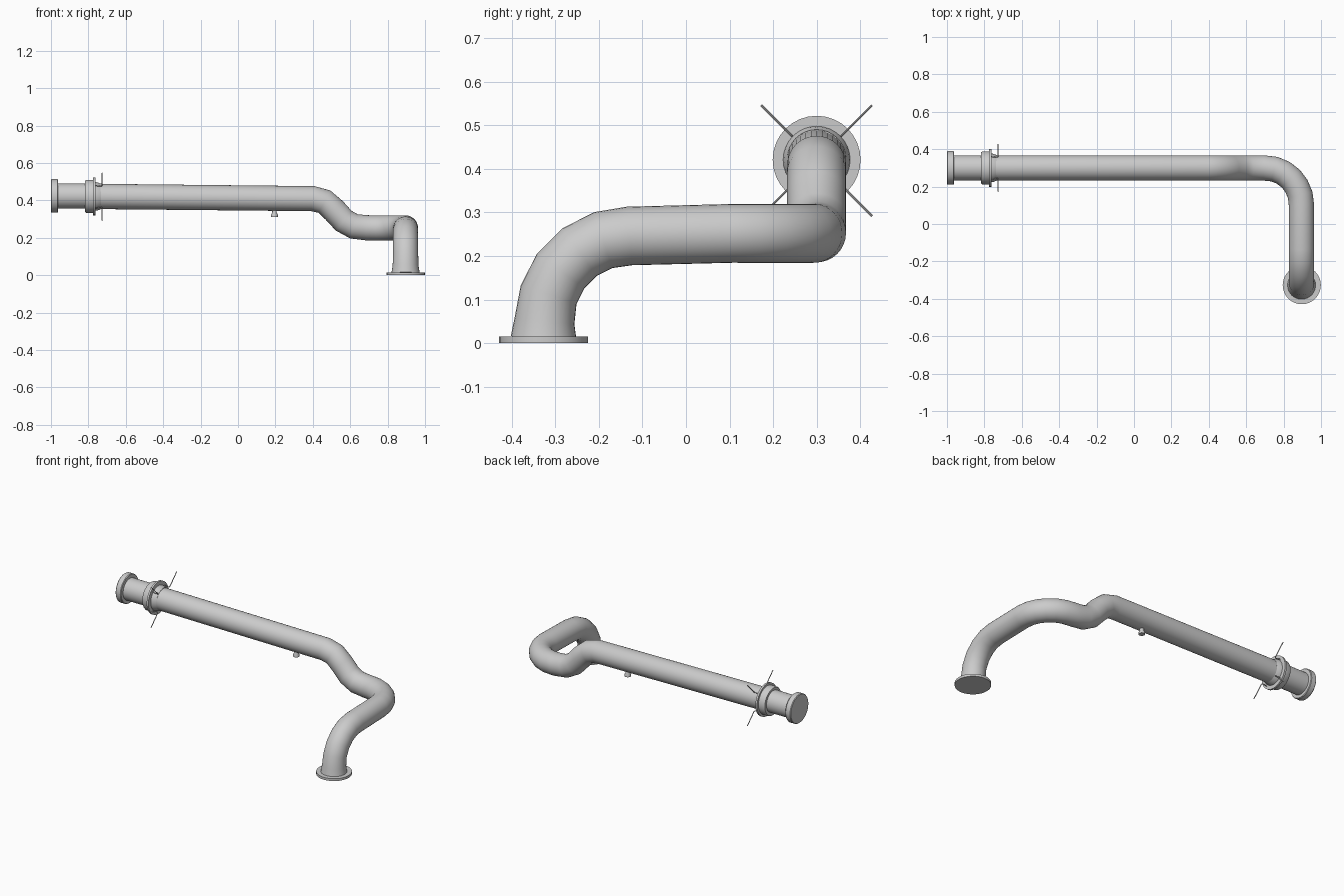
import bpy, bmesh
from math import sin, cos, pi, radians
from mathutils import Vector, Matrix

if "Cube" in bpy.data.objects:
    bpy.data.objects.remove(bpy.data.objects["Cube"])

SIDES = 32


def finish(name, bm, angle=35):
    bmesh.ops.recalc_face_normals(bm, faces=bm.faces)
    mesh = bpy.data.meshes.new(name)
    bm.to_mesh(mesh)
    bm.free()
    ob = bpy.data.objects.new(name, mesh)
    bpy.context.collection.objects.link(ob)
    bpy.ops.object.select_all(action='DESELECT')
    ob.select_set(True)
    bpy.context.view_layer.objects.active = ob
    bpy.ops.object.shade_smooth_by_angle(angle=radians(angle))
    return ob


def sweep(name, path, radii, sides=SIDES):
    """Capped tube along a path, rings carried along without twisting."""
    pts = [Vector(p) for p in path]
    bm = bmesh.new()
    rings, side, last = [], None, None
    for i, p in enumerate(pts):
        a = (p - pts[i - 1]).normalized() if i > 0 else Vector()
        b = (pts[i + 1] - p).normalized() if i < len(pts) - 1 else Vector()
        t = (a + b).normalized()
        if side is None:
            side = t.orthogonal().normalized()
        else:
            side = (last.rotation_difference(t) @ side).normalized()
        last = t
        up = t.cross(side)
        r = radii[i]
        rings.append([bm.verts.new(p + r * (cos(2 * pi * k / sides) * side +
                                            sin(2 * pi * k / sides) * up))
                      for k in range(sides)])
    for r0, r1 in zip(rings, rings[1:]):
        for k in range(sides):
            j = (k + 1) % sides
            bm.faces.new((r0[k], r0[j], r1[j], r1[k]))
    bm.faces.new(rings[0])
    bm.faces.new(rings[-1])
    return finish(name, bm)


def lathe(name, profile, origin, axis, sides=SIDES):
    """Capped solid turned around an axis; profile is (distance along, radius)."""
    rot = Vector((0, 0, 1)).rotation_difference(Vector(axis)).to_matrix().to_4x4()
    m = Matrix.Translation(origin) @ rot
    bm = bmesh.new()
    rings = [[bm.verts.new(m @ Vector((r * cos(2 * pi * k / sides),
                                       r * sin(2 * pi * k / sides), d)))
              for k in range(sides)] for d, r in profile]
    for r0, r1 in zip(rings, rings[1:]):
        for k in range(sides):
            j = (k + 1) % sides
            bm.faces.new((r0[k], r0[j], r1[j], r1[k]))
    bm.faces.new(rings[0])
    bm.faces.new(rings[-1])
    return finish(name, bm)


# Main pipe: straight run, S-bend, sideways elbow, downward elbow, flared foot
Y, R = 0.30, 0.0675
path = [(-0.77, Y, 0.421), (0.40, Y, 0.409), (0.462, Y, 0.393), (0.515, Y, 0.346),
        (0.565, Y, 0.291), (0.62, Y, 0.261), (0.69, Y, 0.253)]
B = 0.195
for i in range(1, 7):
    a = i * pi / 12
    path.append((0.70 + B * sin(a), Y - B + B * cos(a), 0.252))
path.append((0.896, -0.13, 0.246))
for i in range(1, 6):
    a = i * pi / 10
    path.append((0.896, -0.13 - B * sin(a), 0.246 - B + B * cos(a)))
path.append((0.896, -0.327, 0.012))
radii = [R] * (len(path) - 2) + [0.069, 0.0755]
sweep("exhaust_pipe", path, radii)

# Foot flange
lathe("foot_flange", [(0, 0.102), (0.015, 0.102)], (0.897, -0.327, 0), (0, 0, 1))

# Inlet end: short pipe with end flange
lathe("inlet_flange", [(0, 0.087), (0.004, 0.09), (0.034, 0.09), (0.038, 0.087)],
      (-1.0, Y, 0.424), (1, 0, 0))
lathe("inlet_pipe", [(0, 0.0675), (0.25, 0.0675)], (-0.98, Y, 0.423), (1, 0, 0))

# Joint collar with rim and tapered seat
lathe("joint_collar", [(0, 0.084), (0.006, 0.088), (0.042, 0.088), (0.042, 0.101),
                       (0.054, 0.101), (0.054, 0.077), (0.066, 0.075), (0.086, 0.067)],
      (-0.817, Y, 0.421), (1, 0, 0))

# Four bent hanger rods spread in an X
for n in range(4):
    a = pi / 4 + n * pi / 2
    rod = [(x, Y + r * cos(a), 0.419 + r * sin(a))
           for x, r in ((-0.775, 0.087), (-0.745, 0.082), (-0.73, 0.080),
                        (-0.726, 0.088), (-0.726, 0.18))]
    sweep(f"hanger_rod_{n + 1}", rod, [0.0026] * 5, 8)

# Drain plug under the straight run
lathe("drain_plug", [(0, 0.018), (0.012, 0.018), (0.024, 0.012), (0.045, 0.012)],
      (0.195, Y, 0.311), (0, 0, 1), 20)
